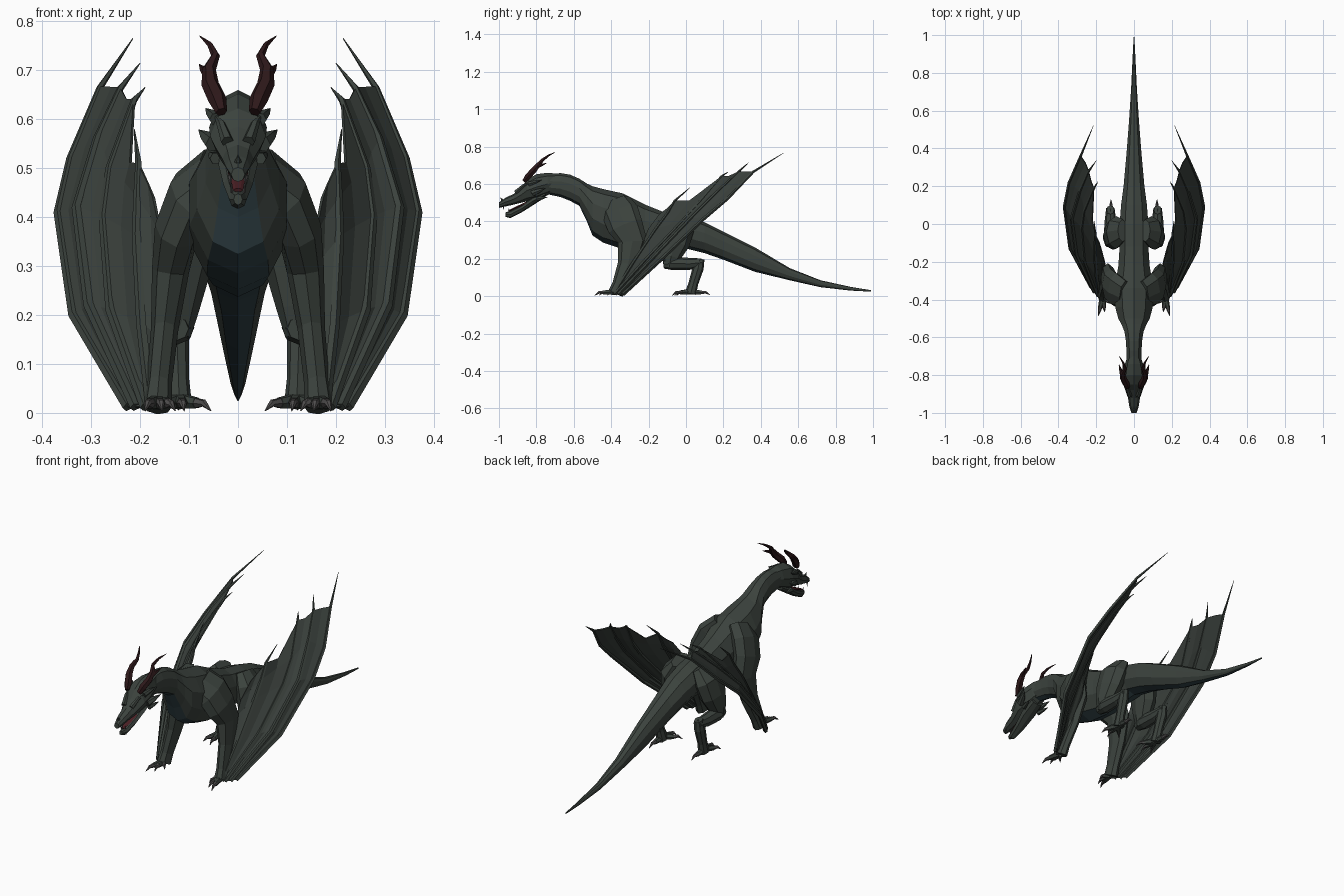
import bpy
from math import cos, sin, pi
from mathutils import Vector


def mat(name, r, g, b):
    m = bpy.data.materials.new(name)
    m.diffuse_color = (r, g, b, 1)
    return m


HIDE = mat("hide", .045, .056, .048)
SKIN = mat("wing_skin", .040, .049, .043)
BELLY = mat("belly", .030, .054, .062)
HORN = mat("horn", .026, .009, .010)
CLAW = mat("claw", .075, .072, .072)
MOUTH = mat("mouth", .07, .014, .018)


def add(name, verts, faces, mats, mirror=False, idx=None):
    me = bpy.data.meshes.new(name)
    me.from_pydata([tuple(v) for v in verts], [], faces)
    for m in mats:
        me.materials.append(m)
    if idx:
        for p, i in zip(me.polygons, idx):
            p.material_index = i
    ob = bpy.data.objects.new(name, me)
    bpy.context.collection.objects.link(ob)
    if mirror:
        ob.modifiers.new("mirror", 'MIRROR').use_mirror_merge = False
    return ob


def skin_rings(rings):
    n = len(rings[0])
    verts = [v for r in rings for v in r]
    faces = [(i*n+k, i*n+(k+1) % n, (i+1)*n+(k+1) % n, (i+1)*n+k)
             for i in range(len(rings)-1) for k in range(n)]
    last = (len(rings)-1)*n
    faces += [tuple(range(n))[::-1], tuple(range(last, last+n))]
    return verts, faces


def loft(name, stations, under=None, n=10):
    """Stations along y: (y, top z, bottom z, half width)."""
    rings = []
    for y, t, b, w in stations[::-1]:
        rings.append([Vector((w*cos(pi/2+2*pi*k/n), y, (t+b)/2+(t-b)/2*sin(pi/2+2*pi*k/n)))
                      for k in range(n)])
    verts, faces = skin_rings(rings)
    idx = [1 if under and i % n in (4, 5) and i < len(faces)-2 else 0
           for i in range(len(faces))]
    return add(name, verts, faces, [HIDE, under or HIDE], idx=idx)


def tubes(name, paths, m, mirror=True, n=6):
    """Each path point: (x, y, z, radius across x, optional other radius)."""
    V, F = [], []
    for path in paths:
        P = [Vector(p[:3]) for p in path]
        rings = []
        for i, p in enumerate(path):
            t = (P[min(i+1, len(P)-1)]-P[max(i-1, 0)]).normalized()
            u = Vector((1, 0, 0))
            u = (u-t*u.dot(t)).normalized()
            v = t.cross(u)
            rings.append([P[i]+u*p[3]*cos(2*pi*k/n)+v*p[-1]*sin(2*pi*k/n) for k in range(n)])
        v2, f2 = skin_rings(rings)
        F += [tuple(j+len(V) for j in f) for f in f2]
        V += v2
    return add(name, V, F, [m], mirror)


def spike(a, b, r, lift=0.0):
    a, b = Vector(a), Vector(b)
    mid = a.lerp(b, .5)+Vector((0, 0, lift))
    return [(*a, r), (*mid, r*.7), (*b, .001)]


# Body, neck and tail in one loft with a teal underside
loft("body_neck_tail", [
    (-.74, .652, .545, .042), (-.67, .658, .53, .042), (-.62, .65, .51, .045),
    (-.57, .628, .483, .053), (-.53, .602, .40, .07), (-.50, .588, .325, .088),
    (-.44, .572, .285, .104), (-.34, .55, .252, .108), (-.22, .49, .237, .087),
    (-.12, .45, .245, .08), (0, .425, .255, .08), (.1, .395, .23, .072),
    (.2, .345, .195, .058), (.37, .26, .13, .042), (.555, .15, .085, .027),
    (.72, .085, .048, .016), (.88, .05, .03, .008), (.99, .032, .024, .002)], BELLY)

# Head with open jaw
loft("head", [
    (-1.0, .502, .472, .014), (-.965, .526, .480, .025), (-.92, .548, .490, .032),
    (-.88, .585, .500, .046), (-.85, .622, .508, .057), (-.80, .652, .515, .059),
    (-.74, .660, .54, .048), (-.69, .655, .56, .03)], n=8)
loft("lower_jaw", [
    (-.965, .448, .425, .009), (-.94, .456, .417, .018), (-.88, .487, .447, .03),
    (-.82, .53, .485, .04), (-.75, .56, .53, .035)], n=8)
tubes("tongue", [[(0, -.85, .50, .022, .007), (0, -.90, .478, .018, .006),
                  (0, -.95, .455, .01, .004)]], MOUTH, False)
tubes("head_spikes", [
    spike((.045, -.84, .60), (.066, -.77, .622), .014),
    spike((.05, -.82, .55), (.080, -.75, .578), .018),
    spike((.045, -.80, .52), (.060, -.74, .530), .013),
    spike((.022, -.91, .555), (.048, -.83, .61), .013, .008)], HIDE)
tubes("nose_horn", [spike((0, -.975, .505), (0, -.992, .527), .009)], HIDE, False)
tubes("teeth", [spike((.016, -.975, .486), (.015, -.977, .463), .004),
                spike((.013, -.945, .45), (.013, -.948, .470), .003)], CLAW, n=4)
tubes("horns", [
    [(.034, -.865, .615, .012), (.042, -.845, .64, .019), (.057, -.815, .672, .018),
     (.059, -.79, .702, .014), (.046, -.765, .73, .009), (.057, -.735, .752, .006),
     (.078, -.70, .77, .001)],
    spike((.062, -.80, .69), (.079, -.745, .712), .011)], HORN)

# Wing arms leaning outwards to the wrist
tubes("wing_arm", [[
    (.045, -.375, .49, .045, .085), (.096, -.35, .445, .05, .098),
    (.125, -.325, .375, .046, .095), (.138, -.285, .29, .038, .078),
    (.150, -.31, .17, .028, .055), (.161, -.355, .06, .026, .040),
    (.165, -.375, .014, .03, .042)]], HIDE, n=8)

# Wing fingers, outermost first; the last row is the edge along the arm
fingers = [
    [(.225, -.335, .012), (.336, -.13, .20), (.367, .09, .41), (.342, .22, .52),
     (.282, .36, .665), (.215, .52, .765)],
    [(.21, -.36, .012), (.305, -.16, .22), (.33, .03, .42), (.288, .17, .56),
     (.24, .28, .664), (.20, .335, .715)],
    [(.19, -.38, .012), (.26, -.20, .21), (.275, -.02, .40), (.262, .07, .50),
     (.212, .19, .64), (.19, .225, .665)],
    [(.178, -.385, .012), (.197, -.28, .18), (.207, -.16, .36), (.205, -.10, .44),
     (.203, -.06, .51), (.212, .02, .58)],
    [(.16, -.36, .012), (.155, -.29, .15), (.15, -.23, .28), (.156, -.20, .36),
     (.172, -.14, .44)]]
radii = [.011, .011, .010, .009, .007, .001]
tubes("wing_fingers", [[(*p, r) for p, r in zip(f, radii)] for f in fingers[:4]], HIDE, n=5)

# Membrane columns: each finger plus a slack fold between neighbours
cols = []
for a, b, sag in zip(fingers, fingers[1:], (0, .1, .62, .1)):
    A, B = [Vector(p) for p in a[:5]], [Vector(p) for p in b[:5]]
    fold = [p.lerp(q, .5) for p, q in zip(A, B)]
    fold[4] = fold[4].lerp(fold[3], sag)
    cols += [A, [p+Vector((-.004, .003, 0)) for p in fold]]
cols.append([Vector(p) for p in fingers[-1]])
faces = [(c*5+i, c*5+i+1, c*5+i+6, c*5+i+5) for c in range(len(cols)-1) for i in range(4)]
wing = add("wing_membrane", [v for c in cols for v in c], faces, [SKIN], True)
sol = wing.modifiers.new("thickness", 'SOLIDIFY')
sol.thickness, sol.offset = .006, 0

# Hind legs: thigh, shin and upright foot bone
tubes("hind_leg", [
    [(.06, -.035, .42, .03, .06), (.095, -.045, .36, .055, .088), (.112, -.06, .28, .052, .078),
     (.122, -.08, .21, .042, .052), (.125, -.09, .155, .028, .03)],
    [(.125, -.12, .172, .024, .024), (.125, -.07, .175, .036, .036),
     (.125, .02, .173, .03, .032), (.125, .085, .18, .022, .022)],
    [(.125, .075, .20, .02, .024), (.125, .065, .15, .025, .03),
     (.122, .04, .07, .022, .026), (.12, .025, .015, .026, .03)]], HIDE, n=8)


# Feet: toe stubs with claws
def foot(name, base, tips):
    base = Vector(base)
    toes, claws = [], []
    for t in tips:
        t = Vector(t)
        k = base.lerp(t, .55)
        k.z = .02
        toes.append([(*base, .017), (*k, .012)])
        claws.append(spike(k, t, .011, .008))
    tubes(name+"_toes", toes, HIDE)
    tubes(name+"_claws", claws, CLAW)


foot("fore_foot", (.165, -.385, .022),
     [(.19, -.488, .004), (.155, -.465, .004), (.128, -.42, .004)])
foot("hind_foot", (.12, .02, .025),
     [(.16, -.06, .004), (.11, -.075, .004), (.055, -.05, .004), (.122, .13, .006)])
